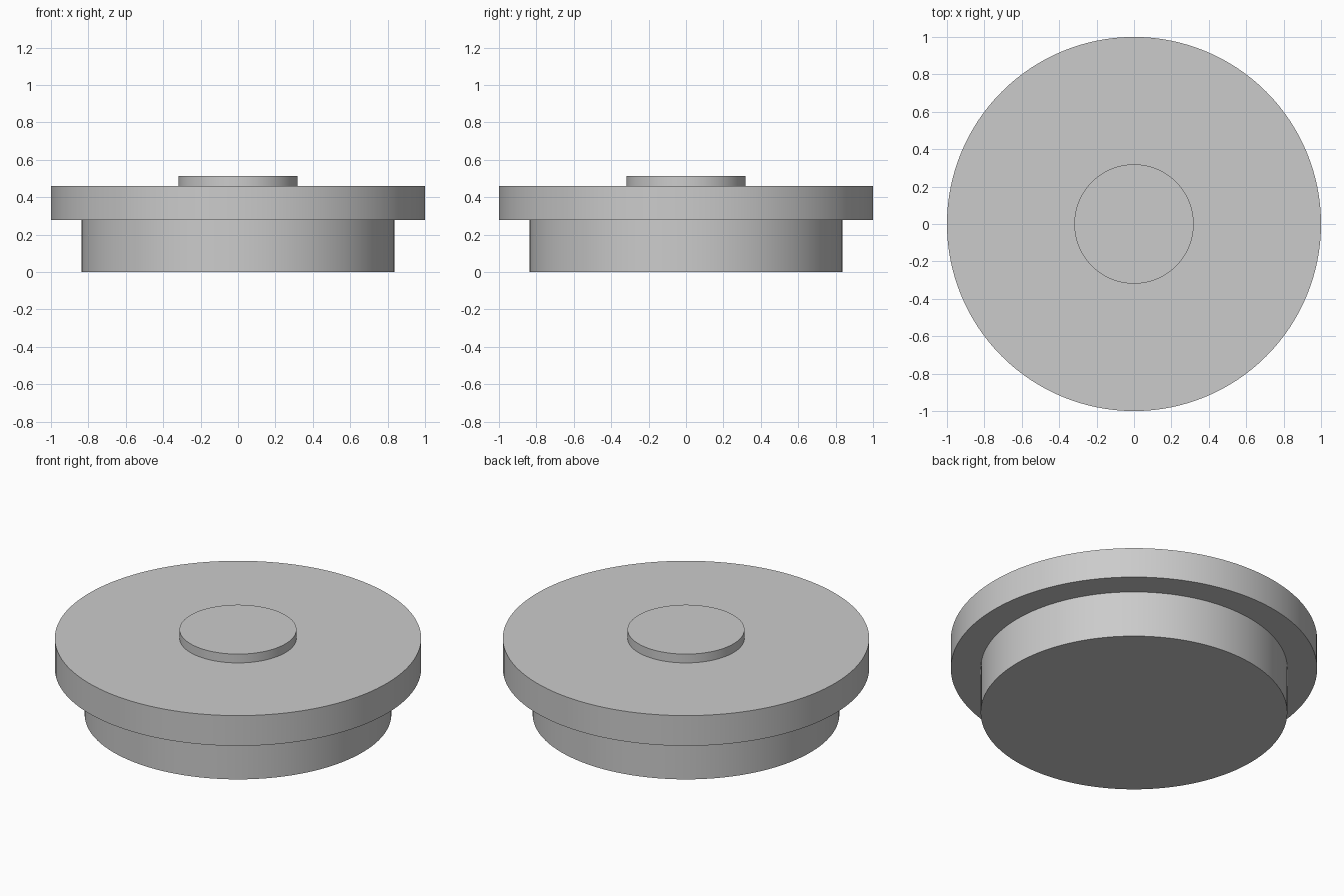
import bpy
import math

cube = bpy.data.objects.get("Cube")
if cube:
    bpy.data.objects.remove(cube, do_unlink=True)

# Single flat colour
grey = bpy.data.materials.new("light_grey")
grey.use_nodes = True
colour = (0.6, 0.6, 0.6, 1.0)
grey.diffuse_color = colour
grey.node_tree.nodes["Principled BSDF"].inputs["Base Color"].default_value = colour


def disc(name, radius, bottom, top):
    """Upright smooth-sided disc between two heights."""
    bpy.ops.mesh.primitive_cylinder_add(
        vertices=128, radius=radius, depth=top - bottom,
        location=(0, 0, (bottom + top) / 2))
    obj = bpy.context.object
    obj.name = name
    obj.data.materials.append(grey)
    bpy.ops.object.shade_smooth_by_angle(angle=math.radians(30))
    return obj


# Plug that fits inside the opening
disc("lower_plug", 0.837, 0.0, 0.278)
# Wide overhanging rim
disc("wide_rim", 1.0, 0.278, 0.46)
# Small raised centre button
disc("top_button", 0.319, 0.46, 0.513)
